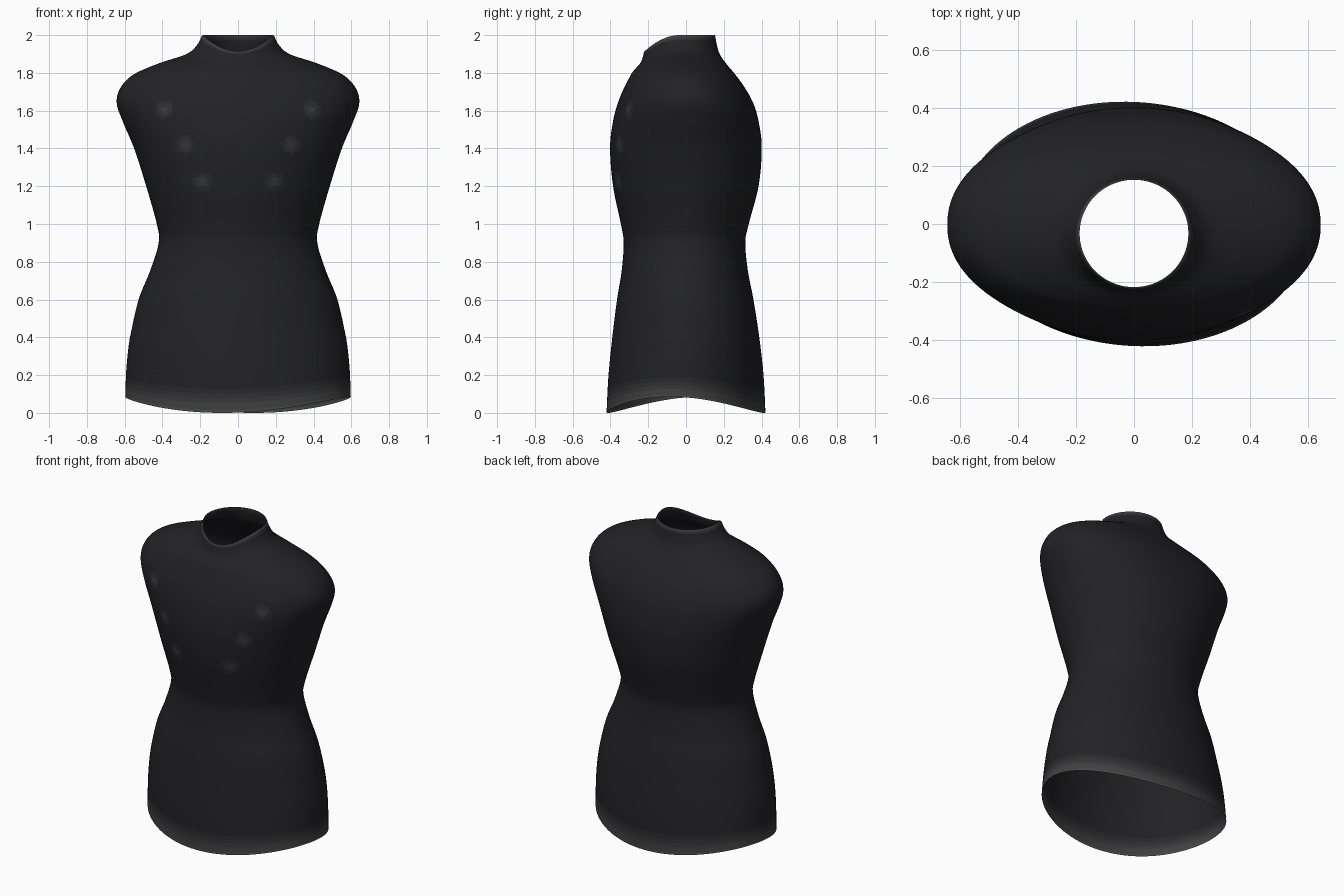
import bpy, bmesh, math

if "Cube" in bpy.data.objects:
    bpy.data.objects.remove(bpy.data.objects["Cube"])

# Body profile: z, half width, front y, back y, section roundness
PROFILE = [
    (0.00, 0.597, -0.420, 0.420, 2.0),
    (0.20, 0.590, -0.410, 0.410, 2.0),
    (0.40, 0.570, -0.390, 0.388, 2.0),
    (0.60, 0.526, -0.365, 0.357, 2.0),
    (0.75, 0.466, -0.341, 0.328, 2.0),
    (0.90, 0.420, -0.330, 0.314, 2.0),
    (1.00, 0.430, -0.345, 0.332, 2.0),
    (1.20, 0.486, -0.386, 0.384, 2.05),
    (1.40, 0.550, -0.402, 0.401, 2.1),
    (1.54, 0.609, -0.387, 0.385, 2.15),
    (1.64, 0.642, -0.361, 0.356, 2.15),
    (1.72, 0.623, -0.328, 0.312, 2.15),
    (1.79, 0.555, -0.292, 0.262, 2.15),
    (1.85, 0.420, -0.262, 0.212, 2.1),
    (1.90, 0.272, -0.238, 0.178, 2.0),
    (1.95, 0.215, -0.228, 0.163, 2.0),
    (1.993, 0.193, -0.222, 0.155, 2.0),
    (2.00, 0.187, -0.217, 0.152, 2.0),
]
STEPS, SIDES = 9, 160
SPOTS = [(0.39, 1.605), (0.285, 1.42), (0.19, 1.225)]
GREYS = [0.016, 0.022, 0.029, 0.038, 0.050, 0.065]


def catmull(p0, p1, p2, p3, t):
    return [0.5 * (2*b + (c-a)*t + (2*a-5*b+4*c-d)*t*t + (3*b-a-3*c+d)*t**3)
            for a, b, c, d in zip(p0, p1, p2, p3)]


def spow(v, e):
    return math.copysign(abs(v) ** e, v)


def section_point(row, ang):
    z, a, front, back, n = row
    c, s = math.cos(ang), math.sin(ang)
    x = a * spow(c, 2 / n)
    mid = (front + back) / 2
    y = mid + (back - front) / 2 * spow(s, 2 / n)
    # Curved hem, slightly twisted
    low = max(0, 1 - z / 0.45)
    y -= 0.04 * x * low
    zz = z + 0.085 * low * math.cos(ang + math.radians(8)) ** 2
    # Neckline dips at the front
    if s < 0:
        zz -= 0.085 * s * s * min(1, max(0, (z - 1.8) / 0.2))
    return x, y, zz


# Smooth rows through the profile
rows = []
last = len(PROFILE) - 1
for i in range(last):
    pts = [PROFILE[min(max(k, 0), last)] for k in (i-1, i, i+1, i+2)]
    rows += [catmull(*pts, j / STEPS) for j in range(STEPS)]
rows.append(PROFILE[-1])

# Loft the open shell
bm = bmesh.new()
rings = [[bm.verts.new(section_point(r, 2*math.pi*k/SIDES)) for k in range(SIDES)]
         for r in rows]
for i in range(len(rings) - 1):
    lo, hi = rings[i], rings[i+1]
    for k in range(SIDES):
        m = (k + 1) % SIDES
        f = bm.faces.new((lo[k], lo[m], hi[m], hi[k]))
        f.smooth = True
        # Worn lighter patches: hem, neck rim and chest spots
        p = f.calc_center_median()
        zr = rows[i][0]
        w = max(0, 1 - zr / 0.13) * 0.9
        w = max(w, (zr - 1.96) / 0.04)
        if p.y < 0:
            for sx, sz in SPOTS:
                d = math.hypot(abs(p.x) - sx, p.z - sz)
                w = max(w, 0.75 * (1 - d / 0.065))
        f.material_index = min(len(GREYS) - 1, int(max(0, w) * len(GREYS)))

mesh = bpy.data.meshes.new("torso_shell")
bm.to_mesh(mesh)
bm.free()
for i, g in enumerate(GREYS):
    mat = bpy.data.materials.new(f"dark_cloth_{i}")
    mat.diffuse_color = (g, g, g * (1.2 - 0.04 * i), 1)
    mat.use_nodes = True
    mat.node_tree.nodes["Principled BSDF"].inputs["Base Color"].default_value = mat.diffuse_color
    mesh.materials.append(mat)
obj = bpy.data.objects.new("torso_shell", mesh)
bpy.context.collection.objects.link(obj)
